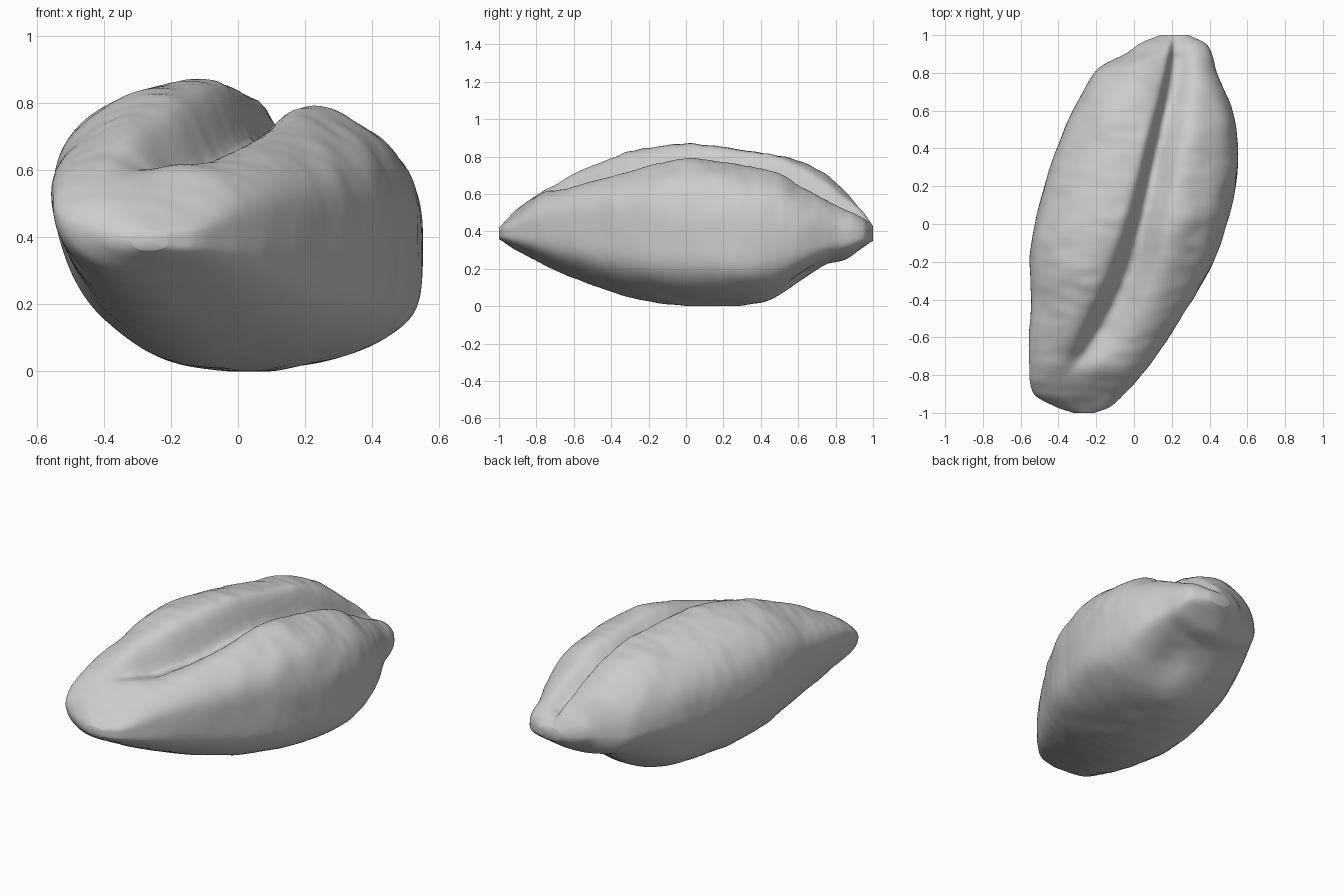
import bpy, bmesh
from math import sin, cos, pi, exp
from mathutils import Vector, noise

default_cube = bpy.data.objects.get("Cube")
if default_cube:
    bpy.data.objects.remove(default_cube, do_unlink=True)

ROWS, SIDES = 150, 192

# Profiles along the length: (y, value)
LEFT_EDGE = [(-1, -.32), (-.97, -.41), (-.9, -.53), (-.75, -.555), (-.4, -.545), (-.15, -.55),
             (.2, -.475), (.5, -.37), (.7, -.27), (.83, -.18), (.91, -.03), (.96, .04), (1, .14)]
RIGHT_EDGE = [(-1, -.21), (-.97, -.13), (-.9, -.05), (-.75, .08), (-.4, .31), (-.2, .42), (0, .49),
              (.2, .54), (.4, .55), (.6, .52), (.8, .44), (.95, .385), (1, .29)]
LEFT_TOP = [(-1, .42), (-.9, .53), (-.75, .64), (-.4, .81), (-.2, .865), (0, .885), (.2, .865),
            (.65, .79), (.8, .68), (.94, .52), (1, .43)]
RIGHT_TOP = [(-1, .42), (-.8, .58), (-.6, .67), (-.4, .73), (0, .83), (.2, .81), (.5, .75),
             (.62, .68), (.8, .59), (.94, .5), (1, .43)]
BOTTOM = [(-1, .36), (-.9, .295), (-.6, .15), (-.3, .05), (-.05, .005), (.3, .005), (.45, .035),
          (.6, .12), (.75, .22), (.85, .25), (.94, .31), (1, .35)]
LEFT_WAIST = [(-1, .39), (-.75, .52), (-.4, .53), (0, .51), (.5, .46), (1, .39)]
RIGHT_WAIST = [(-1, .39), (-.6, .42), (0, .39), (.4, .36), (1, .39)]
CREASE_X = [(-1, -.45), (-.8, -.33), (-.6, -.2), (-.3, -.06), (0, .03), (.4, .12), (.8, .2), (1, .22)]
CREASE_DEPTH = [(-1, 0), (-.85, .005), (-.7, .05), (-.5, .14), (0, .17), (.5, .15), (.85, .08), (1, 0)]


def sample(keys, y):
    """Smooth interpolation through the profile keys."""
    i = 0
    while i < len(keys) - 2 and y > keys[i + 1][0]:
        i += 1

    def slope(k):
        a, b = keys[max(k - 1, 0)], keys[min(k + 1, len(keys) - 1)]
        return (b[1] - a[1]) / (b[0] - a[0])

    (ya, va), (yb, vb) = keys[i], keys[i + 1]
    span = yb - ya
    t = (y - ya) / span
    rise = t * t * (3 - 2 * t)
    bend = t * (1 - t) * span * (slope(i) * (1 - t) - slope(i + 1) * t)
    return va + (vb - va) * rise + bend


def surface_point(y, angle):
    left, right = sample(LEFT_EDGE, y), sample(RIGHT_EDGE, y)
    u, s = cos(angle), sin(angle)
    x = (left + right) / 2 + u * (right - left) / 2
    blend = (u + 1) / 2
    waist = sample(LEFT_WAIST, y) * (1 - blend) + sample(RIGHT_WAIST, y) * blend
    if s >= 0:
        # Two rounded lobes, the outer shoulders varying in fullness
        mix = min(max(u + .5, 0), 1)
        mix = mix * mix * (3 - 2 * mix)
        top = sample(LEFT_TOP, y) * (1 - mix) + sample(RIGHT_TOP, y) * mix
        fullness = .65 + .17 * (1 - blend) + .15 * y * blend
        z = waist + (top - waist) * s ** fullness
        # Lengthwise crease, steep on one side and wider toward the front
        offset = x - sample(CREASE_X, y)
        width = (.05 if offset < 0 else .11) - .03 * y
        z -= sample(CREASE_DEPTH, y) * exp(-(offset / width) ** 2)
    else:
        # Underside, slanting on one side and fuller on the other, with a dent near the back
        z = waist + (sample(BOTTOM, y) - waist) * (-s) ** (1.1 - .55 * blend)
        dent = ((x - .25) / .13) ** 2 + ((y - .62) / .11) ** 2
        z += .04 * exp(-dent) * -s
    # Uneven organic skin, calmer on the underside
    p = Vector((x, y, z))
    rough = .005 + .007 * max(s, 0)
    fade = min(1, (1 - abs(y)) * 8)
    lump = noise.noise(p * 6) + .5 * noise.noise(Vector((x * 8, y * 18, z * 8)))
    p += Vector((u, 0, s)) * lump * rough * fade
    p.z = max(p.z, 0)
    return p


bm = bmesh.new()
rings = []
for r in range(ROWS + 1):
    y = -cos(pi * r / ROWS)
    rings.append([bm.verts.new(surface_point(y, 2 * pi * k / SIDES)) for k in range(SIDES)])
for a, b in zip(rings, rings[1:]):
    for k in range(SIDES):
        n = (k + 1) % SIDES
        bm.faces.new((a[k], a[n], b[n], b[k]))

# Close both tips with fans
for ring in (rings[0], rings[-1]):
    centre = sum((v.co for v in ring), Vector()) / SIDES
    tip = bm.verts.new(centre)
    for k in range(SIDES):
        bm.faces.new((ring[k], ring[(k + 1) % SIDES], tip))
bmesh.ops.recalc_face_normals(bm, faces=bm.faces)
for face in bm.faces:
    face.smooth = True

mesh = bpy.data.meshes.new("creased_kernel")
bm.to_mesh(mesh)
bm.free()
kernel = bpy.data.objects.new("creased_kernel", mesh)
bpy.context.collection.objects.link(kernel)

# Single plain grey colour
grey = bpy.data.materials.new("plain_grey")
grey.use_nodes = True
colour = (.6, .6, .6, 1)
grey.diffuse_color = colour
grey.node_tree.nodes["Principled BSDF"].inputs["Base Color"].default_value = colour
mesh.materials.append(grey)
